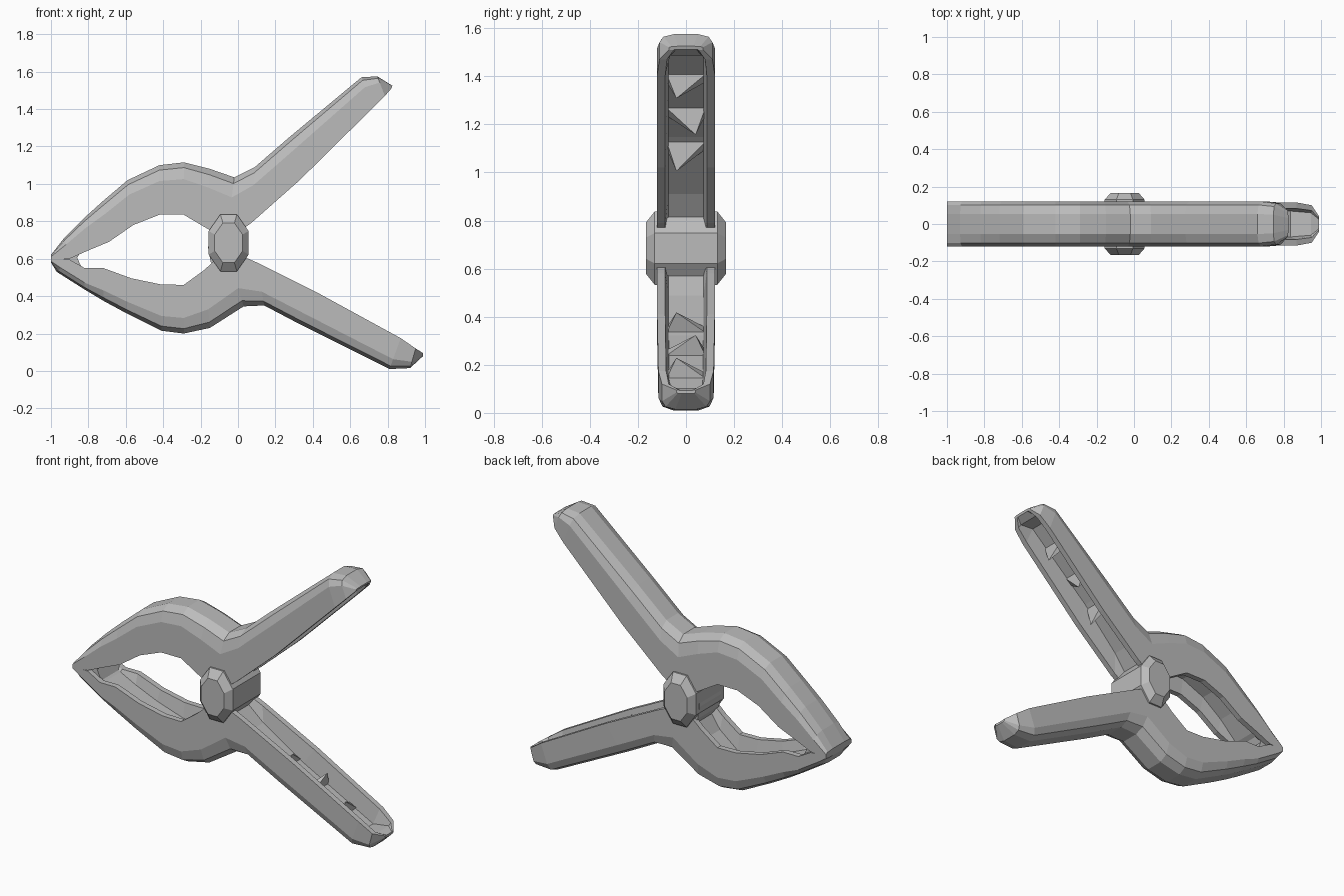
import bpy, bmesh, math
from mathutils import Vector

cube = bpy.data.objects.get("Cube")
if cube:
    bpy.data.objects.remove(cube, do_unlink=True)

grey = bpy.data.materials.new("clamp grey")
grey.use_nodes = True
grey.diffuse_color = (0.5, 0.5, 0.5, 1)
grey.node_tree.nodes["Principled BSDF"].inputs["Base Color"].default_value = (0.5, 0.5, 0.5, 1)


def finish(name, bm):
    bmesh.ops.recalc_face_normals(bm, faces=bm.faces)
    mesh = bpy.data.meshes.new(name)
    bm.to_mesh(mesh)
    bm.free()
    mesh.materials.append(grey)
    obj = bpy.data.objects.new(name, mesh)
    bpy.context.collection.objects.link(obj)
    return obj


def loft(name, rings):
    """Skin closed rings of points and cap both ends."""
    bm = bmesh.new()
    loops = [[bm.verts.new(p) for p in ring] for ring in rings]
    n = len(loops[0])
    for a, b in zip(loops, loops[1:]):
        for i in range(n):
            j = (i + 1) % n
            bm.faces.new((a[i], a[j], b[j], b[i]))
    bm.faces.new(loops[0])
    bm.faces.new(loops[-1])
    return finish(name, bm)


def channel_ring(outer, inner, half, floor):
    """U-shaped section: rounded back on the outside, open on the inside."""
    side = [(1, 1), (1, 0.32), (0.85, 0.1), (0.45, 0)]
    pts = side + [(-y, s) for y, s in reversed(side)]
    pts += [(-0.72, 1), (-0.6, floor), (0.6, floor), (0.72, 1)]
    o, i = Vector((outer[0], 0, outer[1])), Vector((inner[0], 0, inner[1]))
    return [o.lerp(i, s) + Vector((0, y * half, 0)) for y, s in pts]


def arm(name, stations):
    return loft(name, [channel_ring(*s) for s in stations])


def ribs(name, start, end, fractions):
    """Small pointed fins standing in the handle channel."""
    bm = bmesh.new()
    for k, t in enumerate(fractions):
        mid = [Vector(a).lerp(Vector(b), t) for a, b in zip(start, end)]
        root, tip = [Vector((p.x, 0, p.y)) for p in (mid[0].lerp(mid[1], 0.45), mid[0].lerp(mid[1], 0.9))]
        along = Vector((end[0][0] - start[0][0], 0, end[0][1] - start[0][1])).normalized() * 0.025
        wide = Vector((0, 0.08, 0))
        base = [bm.verts.new(root + c) for c in (along + wide, along - wide, -along - wide, -along + wide)]
        top = bm.verts.new(tip + wide * (0.5 if k % 2 else -0.5))
        bm.faces.new(base)
        for a in range(4):
            bm.faces.new((base[a], base[(a + 1) % 4], top))
    return finish(name, bm)


# Upper arm: jaw tip, bow, shoulder, handle
arm("upper_arm", [
    ((-1, .62), (-1, .59), .12, .95),
    ((-.93, .71), (-.9, .60), .12, .95),
    ((-.82, .82), (-.81, .64), .12, .9),
    ((-.72, .91), (-.69, .69), .12, .65),
    ((-.59, 1.02), (-.56, .78), .12, .65),
    ((-.42, 1.10), (-.42, .835), .12, .65),
    ((-.29, 1.115), (-.29, .835), .12, .65),
    ((-.15, 1.08), (-.18, .77), .12, .75),
    ((-.02, 1.035), (-.06, .70), .12, .95),
    ((.09, 1.09), (.07, .79), .12, .6),
    ((.275, 1.25), (.33, 1.02), .12, .45),
    ((.66, 1.57), (.72, 1.405), .12, .45),
    ((.745, 1.575), (.785, 1.47), .11, .85),
    ((.825, 1.525), (.82, 1.51), .07, .9)])

# Lower arm
arm("lower_arm", [
    ((-1, .58), (-1, .60), .12, .95),
    ((-.97, .53), (-.9, .595), .12, .95),
    ((-.82, .435), (-.82, .55), .12, .9),
    ((-.72, .375), (-.72, .55), .12, .65),
    ((-.6, .31), (-.57, .495), .12, .65),
    ((-.41, .215), (-.41, .462), .12, .65),
    ((-.29, .20), (-.29, .46), .12, .65),
    ((-.15, .23), (-.18, .54), .12, .75),
    ((.03, .345), (-.06, .65), .12, .95),
    ((.14, .35), (.1, .58), .12, .6),
    ((.33, .25), (.44, .41), .12, .45),
    ((.81, .01), (.87, .175), .115, .45),
    ((.92, .015), (.95, .12), .1, .85),
    ((.99, .08), (.99, .095), .04, .9)])

# Fins inside the handles
ribs("upper_handle_ribs", ((.275, 1.25), (.33, 1.02)), ((.66, 1.57), (.72, 1.405)), (-.1, .3, .7))
ribs("lower_handle_ribs", ((.33, .25), (.44, .41)), ((.81, .01), (.87, .175)), (-.1, .3, .7))

# Pivot with chamfered faceted caps on both sides
pivot = []
for y, r in ((-.167, .115), (-.13, .165), (.13, .165), (.167, .115)):
    pivot.append([Vector((-.05 + .7 * r * math.cos(a), y, .685 + r * math.sin(a)))
                  for a in (math.tau * (k + .5) / 8 for k in range(8))])
loft("pivot", pivot)

# Rounded spring wall facing the jaw opening
loft("spring", [[Vector((-.06 + .1 * math.cos(a), y, .66 + .15 * math.sin(a)))
                 for a in (math.tau * k / 12 for k in range(12))] for y in (-.1, .1)])

# Gripping pad between the jaw tips
pad = [(-.94, .6), (-.83, .655), (-.86, .605), (-.83, .54)]
loft("jaw_pad", [[Vector((x, y, z)) for x, z in pad] for y in (-.09, .09)])
